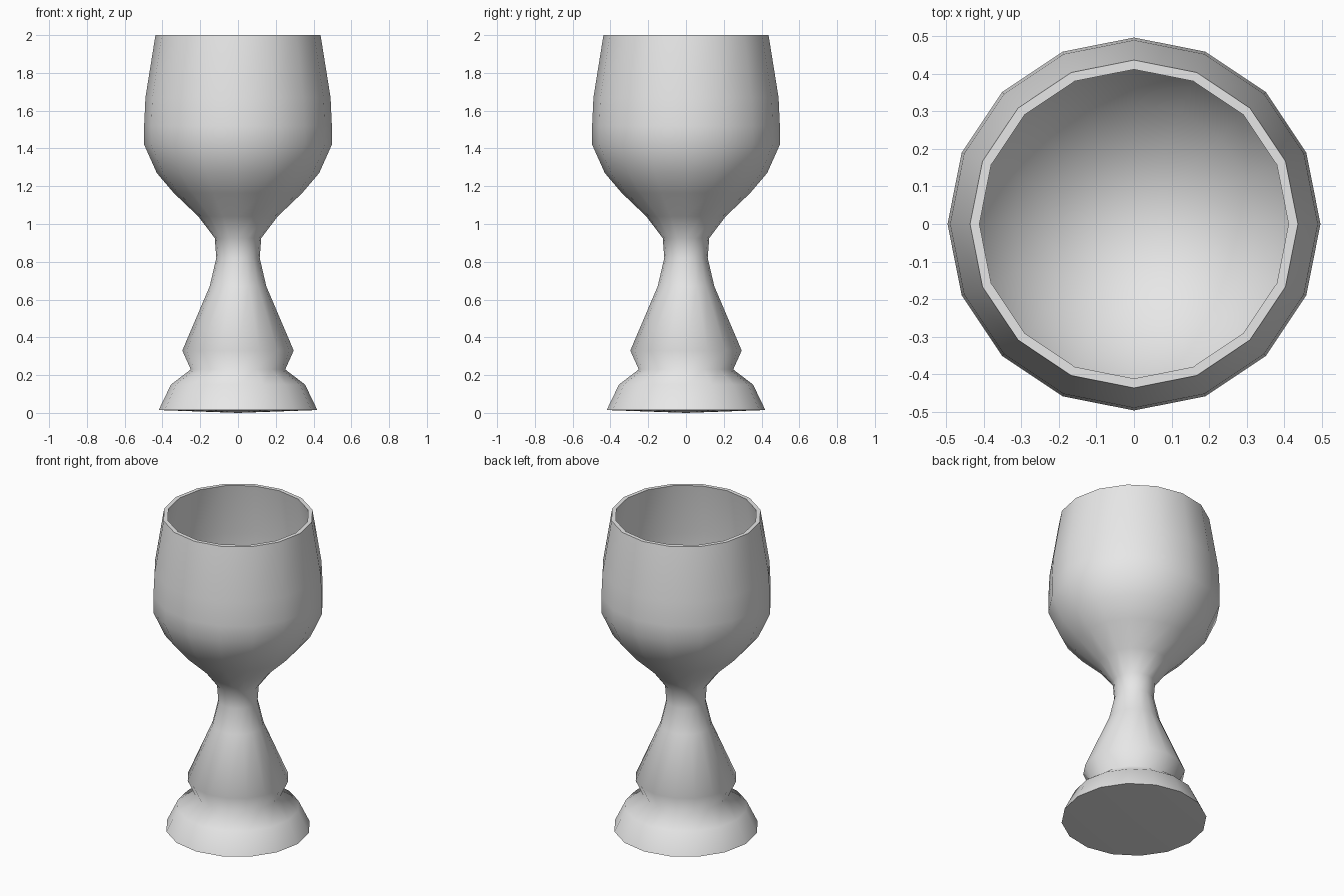
import bpy
import bmesh
from math import cos, sin, tau

SIDES = 16

cube = bpy.data.objects.get("Cube")
if cube:
    bpy.data.objects.remove(cube, do_unlink=True)

grey = bpy.data.materials.new("plain grey")
grey.use_nodes = True
colour = (0.8, 0.8, 0.8, 1)
grey.diffuse_color = colour
grey.node_tree.nodes["Principled BSDF"].inputs["Base Color"].default_value = colour

# Radius and height, from underside up the outside, over the rim and down inside
underside = [(0, 0)]
foot = [(0.42, 0.015), (0.355, 0.15), (0.25, 0.23)]
stem = [(0.295, 0.33), (0.15, 0.67), (0.115, 0.82), (0.123, 0.925)]
bowl = [(0.21, 1.04), (0.34, 1.164), (0.43, 1.27), (0.497, 1.42),
        (0.497, 1.52), (0.49, 1.67), (0.437, 2.0)]
inside = [(0.412, 2.0), (0.465, 1.67), (0.471, 1.52), (0.47, 1.43),
          (0.41, 1.29), (0.325, 1.19), (0.2, 1.08), (0, 1.03)]
profile = underside + foot + stem + bowl + inside
sharp_points = {foot[0], bowl[-1], inside[0]}

# Turn the profile into rings and bridge neighbouring rings
bm = bmesh.new()
rings = []
for radius, z in profile:
    count = SIDES if radius else 1
    ring = [bm.verts.new((radius * cos(tau * i / SIDES),
                          radius * sin(tau * i / SIDES), z)) for i in range(count)]
    rings.append(ring)

for low, high in zip(rings, rings[1:]):
    for i in range(SIDES):
        j = (i + 1) % SIDES
        corners = [low[i % len(low)], low[j % len(low)],
                   high[j % len(high)], high[i % len(high)]]
        face = bm.faces.new(list(dict.fromkeys(corners)))
        face.smooth = True

# Hard edges at the foot and around the rim
for point, ring in zip(profile, rings):
    if point in sharp_points:
        for i in range(SIDES):
            bm.edges.get((ring[i], ring[(i + 1) % SIDES])).smooth = False

bmesh.ops.recalc_face_normals(bm, faces=bm.faces)
mesh = bpy.data.meshes.new("goblet")
bm.to_mesh(mesh)
bm.free()
mesh.materials.append(grey)
goblet = bpy.data.objects.new("goblet", mesh)
bpy.context.collection.objects.link(goblet)
